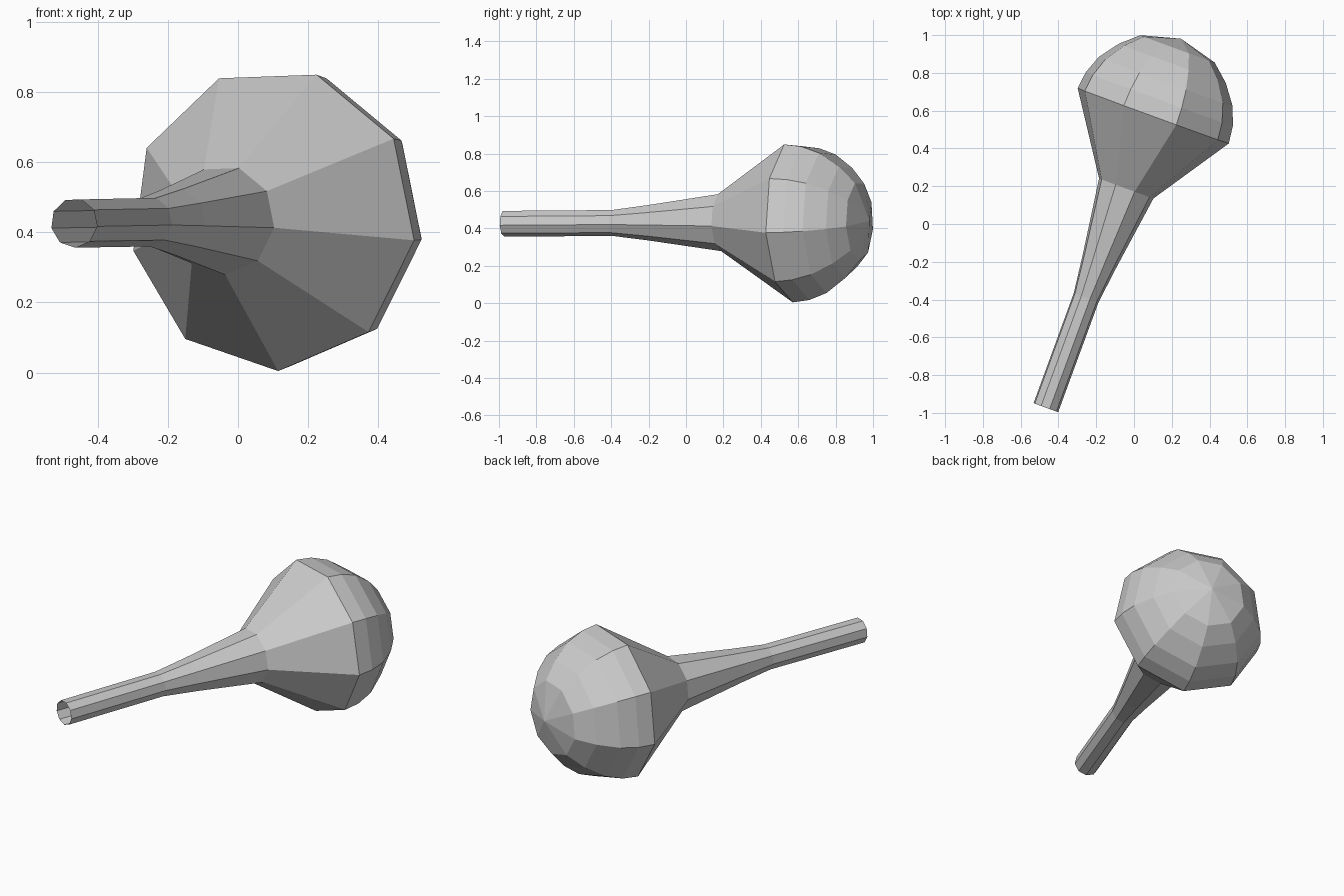
import bpy, bmesh
from math import cos, sin, radians
from mathutils import Vector

if "Cube" in bpy.data.objects:
    bpy.data.objects.remove(bpy.data.objects["Cube"])

SIDES = 9
START = Vector((-0.467, -0.972, 0.4265))      # centre of the open handle end
AXIS = Vector((0.344, 0.939, 0.0065)).normalized()
SIDE = Vector((0.939, -0.344, 0)).normalized()
UP = SIDE.cross(AXIS)

# (distance along axis, radius): handle, flare, widest rim, domed cap
PROFILE = [(0, 0.0705), (0.62, 0.071), (0.827, 0.097), (1.236, 0.156),
           (1.646, 0.433), (1.74, 0.421), (1.838, 0.384),
           (1.942, 0.306), (2.023, 0.213)]
TIP = 2.08


def ring(bm, t, r):
    verts = []
    for k in range(SIDES):
        a = radians(32 + k * 360 / SIDES)
        verts.append(bm.verts.new(START + AXIS * t + SIDE * (r * cos(a)) + UP * (r * sin(a))))
    return verts


# Single lathed shell, open at the handle end
bm = bmesh.new()
rings = [ring(bm, t, r) for t, r in PROFILE]
for a, b in zip(rings, rings[1:]):
    for i in range(SIDES):
        j = (i + 1) % SIDES
        bm.faces.new((a[i], b[i], b[j], a[j]))

# Fan closing the dome
tip = bm.verts.new(START + AXIS * TIP)
for i in range(SIDES):
    bm.faces.new((rings[-1][i], tip, rings[-1][(i + 1) % SIDES]))

bmesh.ops.recalc_face_normals(bm, faces=bm.faces)
mesh = bpy.data.meshes.new("round_headed_handle")
bm.to_mesh(mesh)
bm.free()
obj = bpy.data.objects.new("round_headed_handle", mesh)
bpy.context.collection.objects.link(obj)
